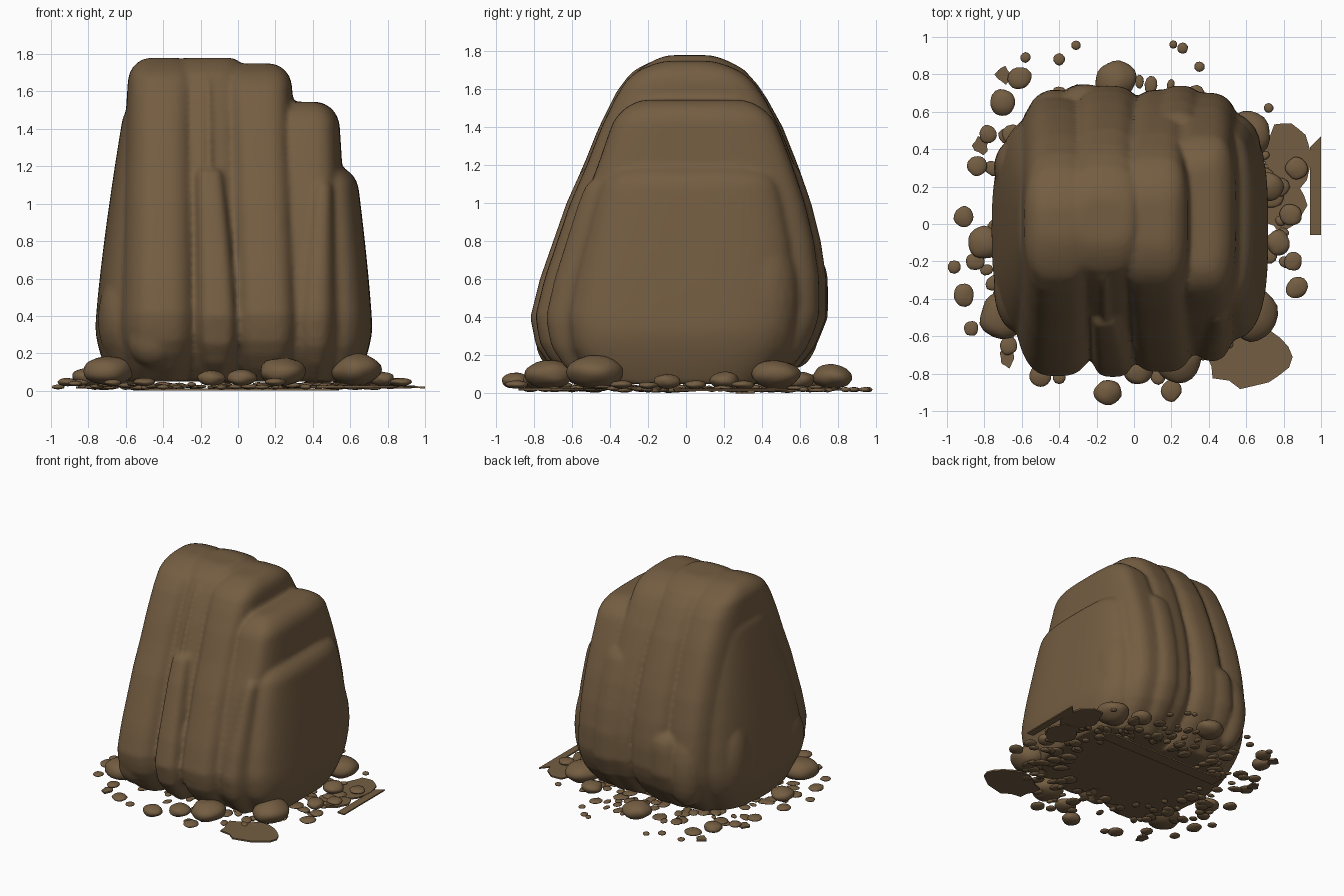
import bpy, bmesh, math, random
from mathutils import Vector, Matrix, noise

if "Cube" in bpy.data.objects:
    bpy.data.objects.remove(bpy.data.objects["Cube"])

random.seed(7)

brown = bpy.data.materials.new("earth_brown")
brown.diffuse_color = (0.175, 0.110, 0.054, 1)
brown.use_nodes = True
brown.node_tree.nodes["Principled BSDF"].inputs["Base Color"].default_value = brown.diffuse_color

# Shared boulder silhouette seen from the side: height, front y, back y
SIDE = [(0.05, -.60, .48), (0.15, -.72, .60), (0.25, -.79, .68), (0.4, -.82, .74),
        (0.6, -.77, .74), (0.8, -.70, .71), (1.0, -.63, .66), (1.2, -.54, .59),
        (1.4, -.46, .51), (1.6, -.36, .40), (1.7, -.28, .31), (1.79, -.16, .18)]


def side(z):
    for (a, f0, b0), (b, f1, b1) in zip(SIDE, SIDE[1:]):
        if z <= b:
            t = max(0, (z - a) / (b - a))
            return f0 + (f1 - f0) * t, b0 + (b1 - b0) * t
    return SIDE[-1][1:]


def finish(bm, name):
    bmesh.ops.recalc_face_normals(bm, faces=bm.faces[:])
    me = bpy.data.meshes.new(name)
    bm.to_mesh(me)
    bm.free()
    me.materials.append(brown)
    for p in me.polygons:
        p.use_smooth = True
    ob = bpy.data.objects.new(name, me)
    bpy.context.collection.objects.link(ob)
    return ob


def slab(bm, low, high, top, ff, fb, r=0.1, n=3.0, count=48):
    """Upright rock slab: x range at the foot and at the top, front/back share of the silhouette."""
    levels = [(0.05 + (top - r - 0.05) * i / 22, 0) for i in range(23)]
    for i in range(1, 8):
        a = math.pi / 2 * i / 7
        levels.append((top - r + r * math.sin(a), r * (1 - math.cos(a))))
    rings = []
    for z, inset in levels:
        t = max(0, (z - 0.3) / (top - 0.3))
        x0 = low[0] + (high[0] - low[0]) * t ** 1.3
        x1 = low[1] + (high[1] - low[1]) * t ** 1.3
        foot = 0.12 * max(0, (0.35 - z) / 0.3) ** 1.6
        y0, y1 = side(z)
        y0, y1 = y0 * ff, y1 * fb
        hx = max(0.01, (x1 - x0) / 2 - inset * 0.95 - foot * 0.7)
        hy = max(0.01, (y1 - y0) / 2 - inset)
        ring = []
        for k in range(count):
            a = 2 * math.pi * k / count
            c, s = math.cos(a), math.sin(a)
            px = math.copysign(abs(c) ** (2 / n), c) * hx
            py = math.copysign(abs(s) ** (2 / n), s) * hy
            ring.append(bm.verts.new(((x0 + x1) / 2 + px, (y0 + y1) / 2 + py, z)))
        rings.append(ring)
    for a, b in zip(rings, rings[1:]):
        for k in range(count):
            j = (k + 1) % count
            bm.faces.new((a[k], a[j], b[j], b[k]))
    bm.faces.new(rings[0][::-1])
    bm.faces.new(rings[-1])


def lump(bm, c, r, rough=0.0, sub=3, turn=0.0):
    """Rounded stone, slightly uneven."""
    vs = bmesh.ops.create_icosphere(bm, subdivisions=sub, radius=1)["verts"]
    rot = Matrix.Rotation(turn, 3, 'Z')
    c = Vector(c)
    for v in vs:
        p = v.co * (1 + rough * noise.noise(v.co * 1.2 + c * 9))
        v.co = c + rot @ Vector((p.x * r[0], p.y * r[1], p.z * r[2]))


# ---- boulder: overlapping slabs fused into one skin ----
bm = bmesh.new()
slab(bm, (-.66, -.16), (-.58, -.22), 1.78, 1.0, .93, .12)           # left slab
slab(bm, (-.40, .12), (-.35, .03), 1.78, .90, 1.0, .08)             # recessed middle
slab(bm, (-.25, .03), (-.25, -.06), 1.19, 1.0, .9, .04, 4)          # block below the notch
slab(bm, (-.20, -.10), (-.185, -.135), 1.68, .955, .5, .02)         # rib in the notch
slab(bm, (-.06, .36), (-.08, .28), 1.75, .97, .97, .12, 3.5)        # right-middle slab
slab(bm, (.12, .60), (.20, .535), 1.545, .86, .95, .13, 3.5)        # right step
slab(bm, (.25, .72), (.30, .63), 1.20, .76, .78, .12, 3)            # low right step
slab(bm, (-.765, -.2), (-.60, -.2), 1.56, .78, .78, .12, 2.6)       # left outer slab
slab(bm, (.02, .27), (.14, .29), .98, .965, .3, .07, 2.6)           # front columns
slab(bm, (.27, .56), (.38, .53), 1.14, .90, .3, .07, 2.6)
slab(bm, (-.50, -.04), (-.45, -.06), .74, .6, 1.01, .1, 2.6)        # back columns
slab(bm, (.05, .45), (.05, .4), 1.25, .5, 1.0, .1, 2.6)
lump(bm, (-.62, -.34, .38), (.13, .24, .25))                        # lower bulges
lump(bm, (-.45, -.66, .27), (.14, .13, .15))
lump(bm, (-.42, .58, .45), (.15, .14, .32))
lump(bm, (-.62, .30, .48), (.13, .16, .32))
lump(bm, (.50, .40, .50), (.18, .20, .40))
boulder = finish(bm, "boulder")
rm = boulder.modifiers.new("fuse", 'REMESH')
rm.mode = 'VOXEL'
rm.voxel_size = 0.017
rm.use_smooth_shade = True
sm = boulder.modifiers.new("soften", 'SMOOTH')
sm.factor = 0.5
sm.iterations = 4

# ---- stones around the foot: x, y, radius ----
STONES = [(-.1, .77, .11), (.43, .6, .08), (.6, .47, .13), (.63, -.48, .15), (.2, -.89, .06),
          (-.14, -.9, .075), (-.5, -.81, .06), (-.69, -.48, .14), (-.8, -.1, .09),
          (-.91, .04, .055), (-.84, .31, .055), (-.7, .65, .07), (-.61, .78, .065),
          (-.78, .48, .05), (-.91, -.38, .06), (-.87, -.56, .04), (-.85, -.2, .05),
          (.87, -.34, .06), (.85, -.2, .05), (.77, -.1, .07), (.24, -.72, .13),
          (.72, .2, .08), (-.67, -.65, .05), (.84, .05, .06), (.87, .3, .06), (.02, -.78, .08)]
bm = bmesh.new()
for x, y, r in STONES:
    h = r * .58 if r > .1 else (r * .55 if r >= .07 else r * .36)
    lump(bm, (x, y, .025 + h), (r, r * random.uniform(.88, 1), h), .12, 3, random.uniform(0, 3))
finish(bm, "base_stones")

# ---- small flat gravel ----
bm = bmesh.new()
for x, y, r in [(-.58, .89, .028), (-.4, .88, .032), (-.31, .955, .026), (.21, .96, .022),
                (.26, .94, .03), (.35, .84, .028), (.72, .62, .026), (-.96, -.23, .036),
                (-.4, -.82, .035), (.13, -.82, .04)]:
    lump(bm, (x, y, .02), (r, r, .013), .1, 2)
for i in range(150):
    a = random.uniform(0, 2 * math.pi)
    d = random.uniform(.5, .86)
    r = random.uniform(.025, .065)
    lump(bm, (math.cos(a) * d, math.sin(a) * d * .9, random.uniform(.016, .035)),
         (r, r * random.uniform(.6, 1), random.uniform(.009, .015)), .15, 2, a)
finish(bm, "gravel")


# ---- thin broken flakes lying on the ground ----
def flake(bm, cx, cy, rx, ry, z, t=.012, n=18, jag=.22):
    vs = []
    for k in range(n):
        a = 2 * math.pi * k / n
        q = 1 - random.uniform(0, jag)
        vs.append(bm.verts.new((cx + rx * q * math.cos(a), cy + ry * q * math.sin(a), z)))
    f = bm.faces.new(vs)
    up = bmesh.ops.extrude_face_region(bm, geom=[f])["geom"]
    for v in up:
        if isinstance(v, bmesh.types.BMVert):
            v.co.z += t


def board(bm, x0, x1, y0, y1, z0, z1):
    vs = bmesh.ops.create_cube(bm, size=1)["verts"]
    for v in vs:
        v.co = (x0 if v.co.x < 0 else x1, y0 if v.co.y < 0 else y1, z0 if v.co.z < 0 else z1)


bm = bmesh.new()
flake(bm, .61, -.71, .25, .18, .015)
flake(bm, .82, .36, .14, .20, .015)
flake(bm, .80, .10, .13, .16, .012)
flake(bm, -.70, .80, .05, .06, .015, n=10, jag=.4)
flake(bm, -.82, .42, .05, .06, .012, n=10, jag=.4)
flake(bm, -.68, -.72, .05, .06, .012, n=10, jag=.4)
board(bm, -.55, .54, .26, .36, 0, .012)         # strip under the boulder
vs = [bm.verts.new(p) for p in ((.94, -.06, .015), (1, -.06, .012), (1, .47, .012), (.94, .41, .015))]
f = bm.faces.new(vs)                            # edge sliver on the right
for g in bmesh.ops.extrude_face_region(bm, geom=[f])["geom"]:
    if isinstance(g, bmesh.types.BMVert):
        g.co.z += .01
flakes = finish(bm, "ground_flakes")
for p in flakes.data.polygons:
    p.use_smooth = False
